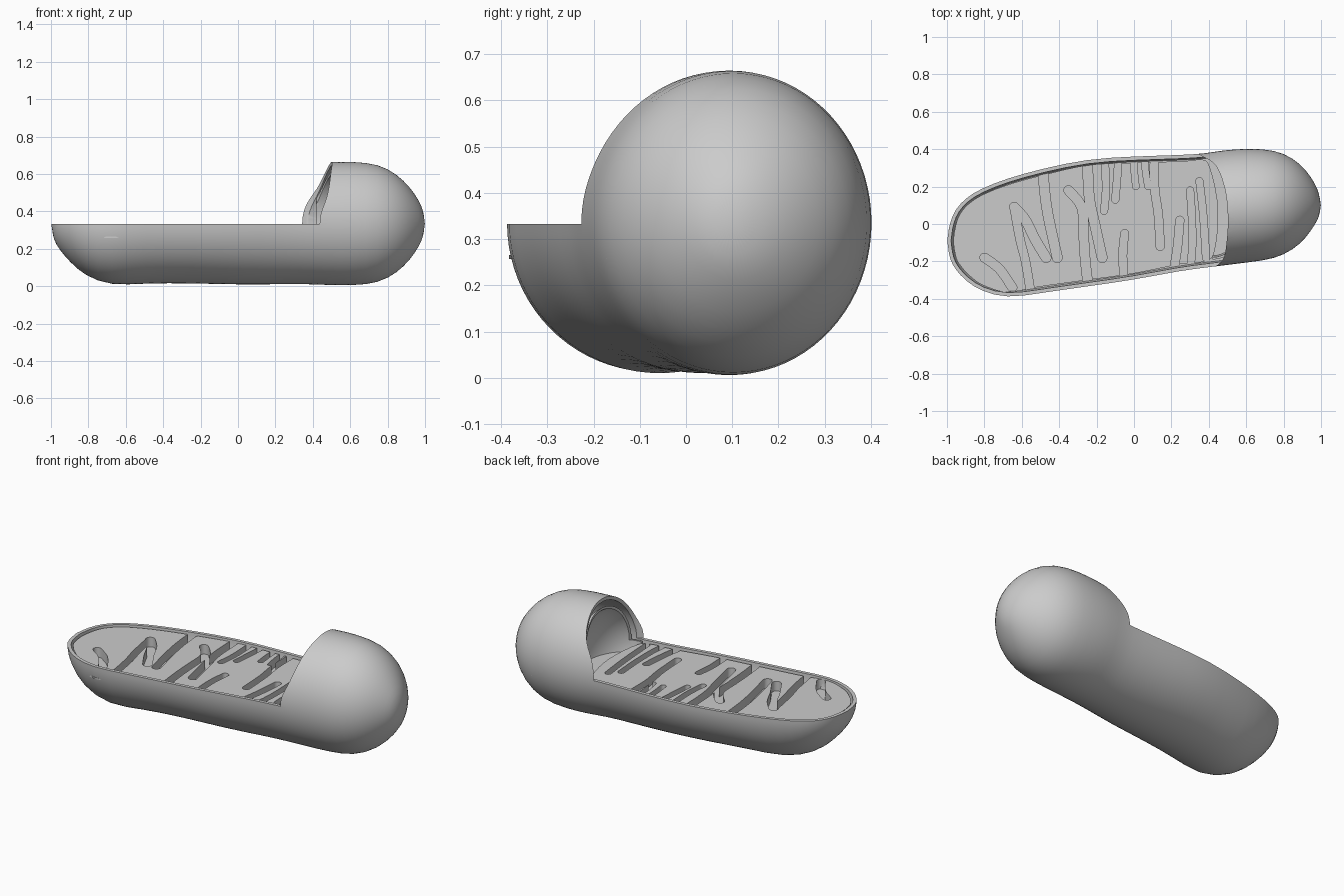
import bpy, bmesh, math
from mathutils import Vector, Matrix

if "Cube" in bpy.data.objects:
    bpy.data.objects.remove(bpy.data.objects["Cube"])

ZC = 0.335
# body stations: x, lower y, upper y, vertical radius
ST = [(-.985, -.19, .01, .09), (-.955, -.245, .08, .14), (-.90, -.305, .14, .205),
      (-.82, -.36, .19, .28), (-.68, -.40, .245, .335), (-.5, -.37, .295, .32),
      (-.25, -.335, .35, .32), (0, -.30, .363, .328), (.25, -.25, .37, .325),
      (.38, -.235, .377, .325), (.48, -.222, .397, .33), (.62, -.205, .405, .332),
      (.75, -.188, .398, .32), (.85, -.14, .355, .265), (.92, -.075, .29, .195),
      (.97, .0, .215, .12), (.99, .04, .16, .07)]


def new_obj(name, bm):
    bmesh.ops.recalc_face_normals(bm, faces=bm.faces[:])
    me = bpy.data.meshes.new(name)
    bm.to_mesh(me)
    bm.free()
    ob = bpy.data.objects.new(name, me)
    bpy.context.collection.objects.link(ob)
    return ob


def spline(pts, n=5, closed=False):
    """Catmull-Rom through 2D points."""
    p = [Vector(q) for q in pts]
    m = len(p)
    get = (lambda i: p[i % m]) if closed else (lambda i: p[max(0, min(m - 1, i))])
    out = []
    for i in range(m if closed else m - 1):
        a, b, c, d = get(i - 1), get(i), get(i + 1), get(i + 2)
        for k in range(n):
            t = k / n
            out.append(.5 * (2 * b + (c - a) * t + (2 * a - 5 * b + 4 * c - d) * t * t
                             + (3 * b - a - 3 * c + d) * t ** 3))
    if not closed:
        out.append(p[-1])
    return out


def prism(name, pts, z0, z1):
    bm = bmesh.new()
    lo = [bm.verts.new((p[0], p[1], z0)) for p in pts]
    hi = [bm.verts.new((p[0], p[1], z1)) for p in pts]
    bm.faces.new(lo[::-1])
    bm.faces.new(hi)
    n = len(pts)
    for i in range(n):
        j = (i + 1) % n
        bm.faces.new((lo[i], lo[j], hi[j], hi[i]))
    return new_obj(name, bm)


def inset(pts, d):
    """Move a counterclockwise loop inward."""
    out, n = [], len(pts)
    for i in range(n):
        t = (Vector(pts[(i + 1) % n]) - Vector(pts[i - 1])).normalized()
        out.append(Vector(pts[i]) + Vector((-t.y, t.x)) * d)
    return out


def stadium(path, r):
    """Outline of a path widened by r with round ends."""
    p = spline(path)
    tan = [(p[min(i + 1, len(p) - 1)] - p[max(i - 1, 0)]).normalized() for i in range(len(p))]
    right = [q + Vector((t.y, -t.x)) * r for q, t in zip(p, tan)]
    left = [q + Vector((-t.y, t.x)) * r for q, t in zip(p, tan)]

    def cap(c, t):
        a = math.atan2(t.y, t.x) - math.pi / 2
        return [c + r * Vector((math.cos(a + math.pi * k / 8), math.sin(a + math.pi * k / 8)))
                for k in range(1, 8)]
    return right + cap(p[-1], tan[-1]) + left[::-1] + cap(p[0], -tan[0])


def cut(ob, cutters):
    for c in cutters:
        m = ob.modifiers.new("cut", 'BOOLEAN')
        m.operation, m.solver, m.object = 'DIFFERENCE', 'EXACT', c
        c.hide_render = True


def bake(ob):
    dg = bpy.context.evaluated_depsgraph_get()
    me = bpy.data.meshes.new_from_object(ob.evaluated_get(dg))
    ob.modifiers.clear()
    ob.data = me


# outer membrane: lofted capsule
bm = bmesh.new()
N = 40
rings = []
for x, yl, yu, zr in ST:
    rings.append([bm.verts.new((x, (yl + yu) / 2 + (yu - yl) / 2 * math.cos(2 * math.pi * k / N),
                                ZC + zr * math.sin(2 * math.pi * k / N))) for k in range(N)])
for a, b in zip(rings, rings[1:]):
    for k in range(N):
        j = (k + 1) % N
        bm.faces.new((a[k], a[j], b[j], b[k]))
for ring, tip in ((rings[0], (-1.0, -.09, ZC)), (rings[-1], (1.0, .1, ZC))):
    v = bm.verts.new(tip)
    for k in range(N):
        bm.faces.new((ring[k], ring[(k + 1) % N], v))
shell = new_obj("outer_membrane", bm)
shell.modifiers.new("smooth", 'SUBSURF').levels = 1
sol = shell.modifiers.new("wall", 'SOLIDIFY')
sol.thickness, sol.offset = 0.02, -1

# cutaway volume: everything above mid height in front of the cap lip
lip = spline([(.30, -.36), (.415, -.245), (.475, -.19), (.495, -.1), (.502, .04),
              (.485, .19), (.435, .315), (.345, .374), (.24, .45)])
opening = prism("opening_cutter", [(-1.2, -.7), (.28, -.7)] + lip + [(.2, .7), (-1.2, .7)],
                ZC - .003, 1.0)
cut(shell, [opening])

# inner wall closing the cap: concave half ellipsoid
bm = bmesh.new()
bmesh.ops.create_uvsphere(bm, u_segments=48, v_segments=24, radius=1)
bmesh.ops.delete(bm, geom=[v for v in bm.verts if v.co.x < -1e-3], context='VERTS')
bmesh.ops.transform(bm, verts=bm.verts[:],
                    matrix=Matrix.Translation((.42, .085, ZC)) @ Matrix.Diagonal((.2, .275, .3, 1)))
end_wall = new_obj("inner_end_wall", bm)
end_wall.modifiers.new("wall", 'SOLIDIFY').thickness = 0.012
cut(end_wall, [opening])

# floor seen at the bottom of the folds
D = 0.078
sec = [(x, (a + b) / 2, (b - a) / 2 * math.sqrt(1 - (D / r) ** 2)) for x, a, b, r in ST if r > D + .005]
loop = [(x, c - h) for x, c, h in sec] + [(x, c + h) for x, c, h in sec[::-1]]
floor = prism("fold_floor", inset(loop, .008), .257, .265)

# matrix plate with the folds cut through it
body = [s for s in ST if s[0] < .4]
loop = [(s[0], s[1]) for s in body] + [(.46, -.17), (.485, .08), (.44, .31)] \
    + [(s[0], s[2]) for s in body[::-1]] + [(-1.0, -.09)]
plate = prism("matrix_plate", inset(spline(loop, 4, True), .035), .25, .322)
folds = [
    (.024, [(-.80, -.18), (-.72, -.24), (-.65, -.34)]),
    (.026, [(-.64, .09), (-.58, .02), (-.53, -.08), (-.47, -.18)]),
    (.022, [(-.64, .085), (-.61, -.08), (-.58, -.2), (-.55, -.38)]),
    (.026, [(-.49, .36), (-.48, .2), (-.46, .05), (-.41, -.18)]),
    (.025, [(-.35, .18), (-.28, .09), (-.27, -.05), (-.26, -.2), (-.24, -.37)]),
    (.026, [(-.25, .39), (-.24, .15), (-.21, 0), (-.17, -.18)]),
    (.019, [(-.16, .40), (-.15, .2), (-.16, .07)]),
    (.019, [(-.08, .40), (-.09, .25), (-.10, .13)]),
    (.017, [(.0, .40), (.0, .3), (.01, .2)]),
    (.017, [(.06, .40), (.06, .3), (.075, .2)]),
    (.021, [(-.05, -.34), (-.06, -.17), (-.05, -.05)]),
    (.022, [(.11, .41), (.11, .2), (.13, .05), (.14, -.12)]),
    (.022, [(.20, -.31), (.23, -.14), (.245, .02)]),
    (.019, [(.29, -.31), (.31, -.15), (.31, .02), (.30, .18)]),
    (.019, [(.35, .23), (.37, .05), (.385, -.18)]),
]
cutters = [prism("fold_cutter", stadium(path, r), .2, .4) for r, path in folds]
cut(plate, cutters)

bpy.context.view_layer.update()
for ob in (shell, end_wall, plate):
    bake(ob)
for c in cutters + [opening]:
    bpy.data.objects.remove(c, do_unlink=True)

# smooth shading with sharp rims
bpy.ops.object.select_all(action='DESELECT')
for ob in (shell, end_wall, floor, plate):
    ob.select_set(True)
bpy.context.view_layer.objects.active = shell
bpy.ops.object.shade_smooth_by_angle(angle=math.radians(35))
